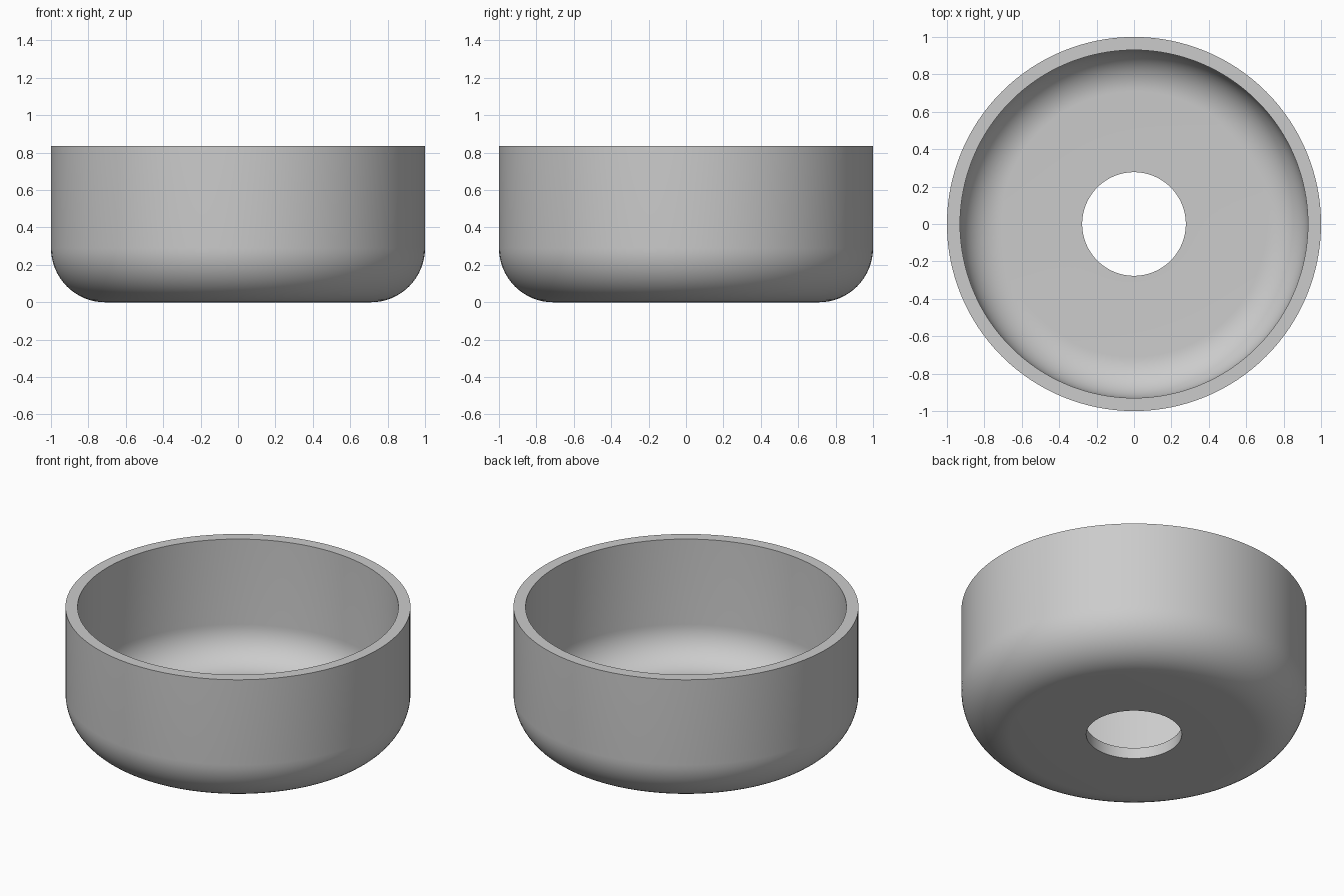
import bpy, math

cube = bpy.data.objects.get("Cube")
if cube:
    bpy.data.objects.remove(cube, do_unlink=True)

HEIGHT = 0.835
OUTER, WALL, HOLE = 1.0, 0.07, 0.277
FILLET = 0.29
SIDES, ARC = 128, 16

# Plain grey material
grey = bpy.data.materials.new("light_grey")
grey.use_nodes = True
colour = (0.6, 0.6, 0.6, 1)
grey.diffuse_color = colour
grey.node_tree.nodes["Principled BSDF"].inputs["Base Color"].default_value = colour


def fillet(radius):
    """Quarter arc from the floor up to the wall, as (r, z) points."""
    points = []
    for i in range(ARC + 1):
        a = math.pi / 2 * i / ARC
        points.append((OUTER - FILLET + radius * math.sin(a),
                       FILLET - radius * math.cos(a)))
    return points


# Closed wall section: underside, outer wall, rim, inner wall, floor
profile = [(HOLE, 0)] + fillet(FILLET) + [(OUTER, HEIGHT), (OUTER - WALL, HEIGHT)]
profile += fillet(FILLET - WALL)[::-1] + [(HOLE, WALL)]

# Revolve the section around z
n = len(profile)
verts, faces = [], []
for s in range(SIDES):
    a = 2 * math.pi * s / SIDES
    verts += [(r * math.cos(a), r * math.sin(a), z) for r, z in profile]
    t = (s + 1) % SIDES
    for i in range(n):
        j = (i + 1) % n
        faces.append((s * n + i, t * n + i, t * n + j, s * n + j))

mesh = bpy.data.meshes.new("cup")
mesh.from_pydata(verts, [], faces)
mesh.materials.append(grey)
cup = bpy.data.objects.new("cup", mesh)
bpy.context.collection.objects.link(cup)

# Smooth walls with crisp rim and hole edges
bpy.ops.object.select_all(action="DESELECT")
cup.select_set(True)
bpy.context.view_layer.objects.active = cup
bpy.ops.object.shade_smooth_by_angle(angle=math.radians(30))
